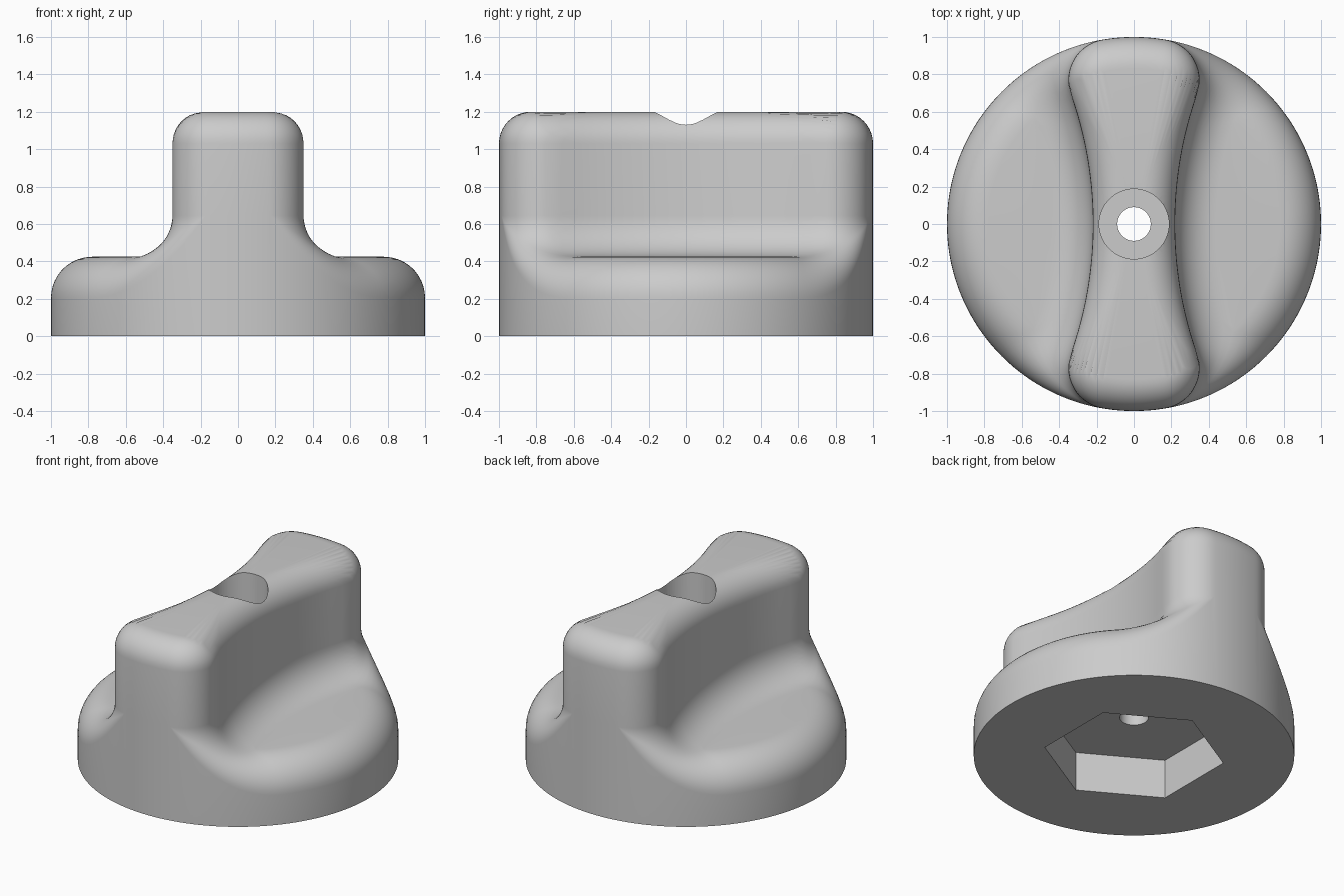
import bpy, bmesh, math
from mathutils import Vector

old = bpy.data.objects.get("Cube")
if old:
    bpy.data.objects.remove(old, do_unlink=True)

SIDES, STEPS = 288, 10
TOP, TOP_R = 1.2, 0.17              # grip height and top edge round
BASE, FILLET, RIM = 0.425, 0.22, 0.22   # base height, inner fillet, outer round
BLEND = FILLET + RIM
WAIST, CORNER, SCOOP = 0.22, 0.22, 2.1  # grip outline radii in plan

# Grip outline: a disc with two side scoops and rounded corners
scoop_c = Vector((SCOOP + WAIST, 0))
cx = ((1 - CORNER) ** 2 + scoop_c.x ** 2 - (SCOOP + CORNER) ** 2) / (2 * scoop_c.x)
corner_c = Vector((cx, math.sqrt((1 - CORNER) ** 2 - cx ** 2)))


def cross(a, b):
    return a.x * b.y - a.y * b.x


def grip_distance(r, ang):
    """Signed plan distance from the grip wall, negative inside."""
    p = Vector((abs(math.cos(ang)), abs(math.sin(ang)))) * r
    v = p - corner_c
    if cross(corner_c, v) < 0 < cross(scoop_c - corner_c, v):
        return v.length - CORNER
    return max(r - 1, SCOOP - (p - scoop_c).length)


def solve(test, lo=0.0, hi=1.0):
    """Largest radius for which test(r) is still true."""
    for _ in range(32):
        mid = (lo + hi) / 2
        if test(mid):
            lo = mid
        else:
            hi = mid
    return lo


def arc(radius, inset):
    inset = min(max(inset, 0), radius)
    return math.sqrt(radius ** 2 - (radius - inset) ** 2)


def profile(ang):
    """Radius and height pairs from the top edge down to the floor."""
    pts = []
    for i in range(STEPS + 1):
        t = math.pi / 2 * i / STEPS
        d = -TOP_R * (1 - math.sin(t))
        pts.append((solve(lambda r: grip_distance(r, ang) < d),
                    TOP - TOP_R + TOP_R * math.cos(t)))
    r0 = pts[-1][0]

    def gap(r):
        d = max(grip_distance(r, ang), 0)
        return d, 1 - r, min(1, (d + 1 - r) / BLEND)

    z1 = BASE + FILLET
    flush = r0 > 1 - 1e-4
    for i in range(STEPS + 1):      # inner fillet
        f = (i / STEPS) ** 2

        def inside(r):
            d, e, k = gap(r)
            return d < FILLET * k * f
        r = 1 if flush else solve(inside, r0)
        pts.append((r, z1 - (0 if flush else arc(FILLET, gap(r)[0]))))
    for i in range(STEPS, -1, -1):  # outer rim round
        f = (i / STEPS) ** 2

        def before(r):
            d, e, k = gap(r)
            return e > RIM * k * f
        r = 1 if flush else solve(before, r0)
        d, e, k = gap(r)
        if i == 0:                  # limit value at the outer wall
            r, e = 1, 0
            k = min(1, max(grip_distance(1, ang), 0) / BLEND)
        z0 = z1 - BLEND * math.sqrt(1 - (1 - k) ** 2)
        pts.append((r, z1 if flush else z0 + arc(RIM, e)))
    return pts + [(1, 0)]


def build_knob():
    bm = bmesh.new()
    rings = []
    for s in range(SIDES):
        ang = 2 * math.pi * s / SIDES
        rings.append([bm.verts.new((r * math.cos(ang), r * math.sin(ang), z))
                      for r, z in profile(ang)])
    peak = bm.verts.new((0, 0, TOP))
    for s in range(SIDES):
        a, b = rings[s], rings[(s + 1) % SIDES]
        bm.faces.new((peak, a[0], b[0]))
        for j in range(len(a) - 1):
            bm.faces.new((a[j], a[j + 1], b[j + 1], b[j]))
    bm.faces.new([c[-1] for c in reversed(rings)])
    bmesh.ops.remove_doubles(bm, verts=bm.verts, dist=2e-4)
    bmesh.ops.recalc_face_normals(bm, faces=bm.faces)
    me = bpy.data.meshes.new("knob")
    bm.to_mesh(me)
    bm.free()
    ob = bpy.data.objects.new("knob", me)
    bpy.context.collection.objects.link(ob)
    return ob


def cut(target, name, sides, radius, low, high, turn=0.0):
    """Cut a vertical prism out of the target."""
    bpy.ops.mesh.primitive_cylinder_add(
        vertices=sides, radius=radius, depth=high - low,
        location=(0, 0, (low + high) / 2), rotation=(0, 0, turn))
    cutter = bpy.context.object
    cutter.name = name
    cutter.hide_render = True
    mod = target.modifiers.new(name, 'BOOLEAN')
    mod.operation, mod.solver, mod.object = 'DIFFERENCE', 'EXACT', cutter
    bpy.context.view_layer.objects.active = target
    bpy.ops.object.modifier_apply(modifier=name)
    bpy.data.objects.remove(cutter, do_unlink=True)


knob = build_knob()

grey = bpy.data.materials.new("plain grey")
grey.use_nodes = True
colour = (0.6, 0.6, 0.6, 1)
grey.diffuse_color = colour
grey.node_tree.nodes["Principled BSDF"].inputs["Base Color"].default_value = colour
knob.data.materials.append(grey)

# Screw recess, through bore and hexagonal nut pocket (points along y)
cut(knob, "screw_recess", 64, 0.187, 0.75, 1.5)
cut(knob, "screw_bore", 48, 0.09, -0.1, 1.0)
cut(knob, "nut_pocket", 6, 0.565, -0.2, 0.27)

bpy.ops.object.select_all(action='DESELECT')
knob.select_set(True)
bpy.context.view_layer.objects.active = knob
bpy.ops.object.shade_smooth_by_angle(angle=math.radians(35))
